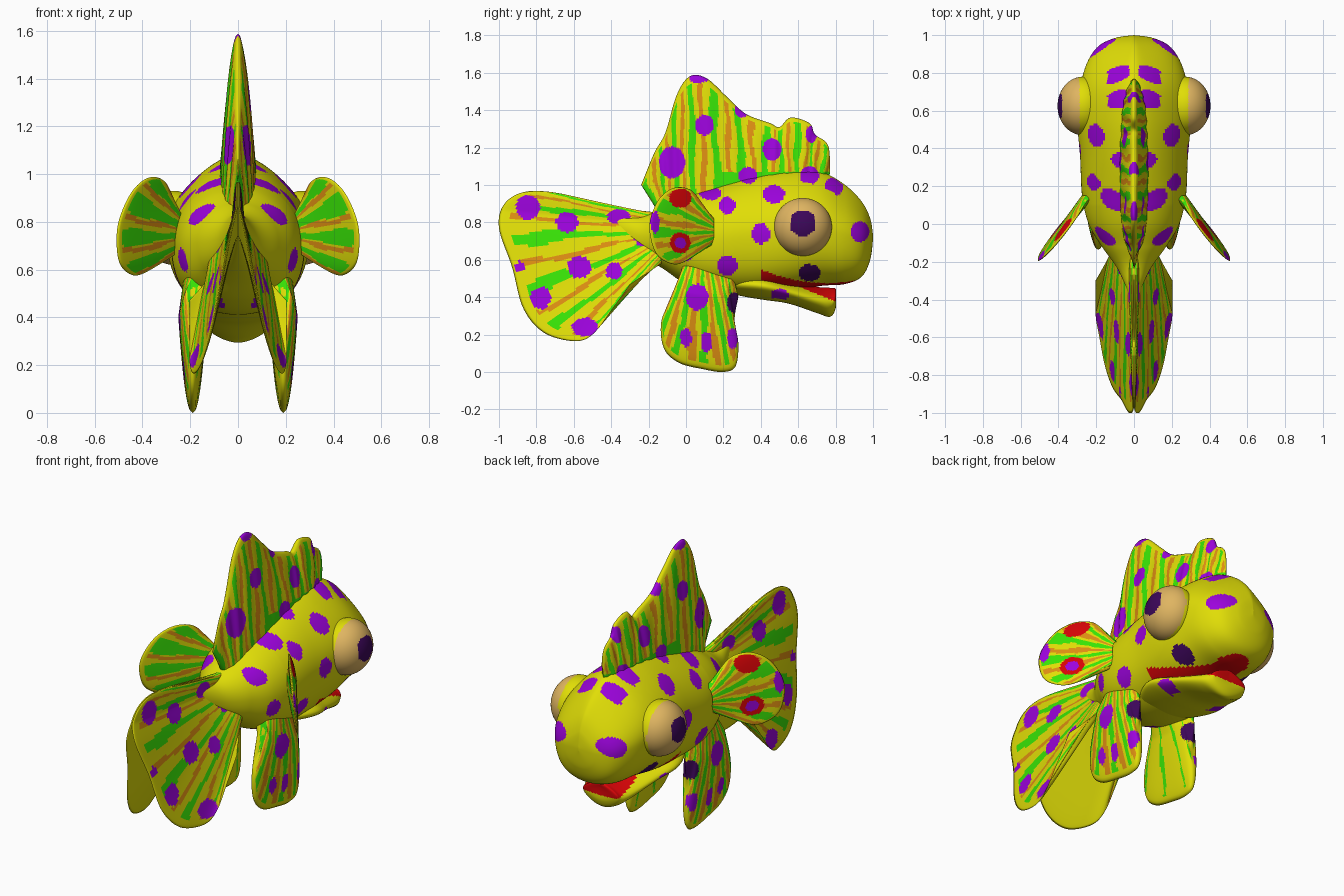
import bpy, bmesh, math
from mathutils import Vector

cube = bpy.data.objects.get("Cube")
if cube:
    bpy.data.objects.remove(cube, do_unlink=True)

# Flat colours
PALETTE = {
    "yellow_skin": (0.75, 0.73, 0.002),
    "purple_spot": (0.33, 0.001, 0.71),
    "dark_purple": (0.045, 0.002, 0.10),
    "green_stripe": (0.04, 0.78, 0.002),
    "orange_stripe": (0.72, 0.27, 0.006),
    "red_lips": (0.68, 0.001, 0.002),
    "tan_eye": (0.74, 0.46, 0.12),
}
YELLOW, PURPLE, DARK, GREEN, ORANGE, RED, TAN = range(len(PALETTE))
materials = []
for label, rgb in PALETTE.items():
    mat = bpy.data.materials.new(label)
    mat.use_nodes = True
    mat.diffuse_color = (*rgb, 1)
    shader = mat.node_tree.nodes["Principled BSDF"]
    shader.inputs["Base Color"].default_value = (*rgb, 1)
    shader.inputs["Roughness"].default_value = 0.6
    materials.append(mat)


def curve(points, t):
    """Smooth path through the points, t from 0 to 1."""
    last = len(points) - 1
    i = min(int(t * last), last - 1)
    f = t * last - i
    a, b, c, d = (Vector(points[min(max(i + k, 0), last)]) for k in (-1, 0, 1, 2))
    return b + (c - a) * f / 2 + (a * 2 - b * 5 + c * 4 - d) * f * f / 2 \
        + (b * 3 - a - c * 3 + d) * f ** 3 / 2


def in_spot(p, spots):
    return any(((p.y - y) / ry) ** 2 + ((p.z - z) / rz) ** 2 < 1 for y, z, ry, rz in spots)


def finish(name, bm):
    bmesh.ops.remove_doubles(bm, verts=bm.verts, dist=0.0002)
    bmesh.ops.recalc_face_normals(bm, faces=bm.faces)
    for face in bm.faces:
        face.smooth = True
    mesh = bpy.data.meshes.new(name)
    bm.to_mesh(mesh)
    bm.free()
    for mat in materials:
        mesh.materials.append(mat)
    obj = bpy.data.objects.new(name, mesh)
    bpy.context.collection.objects.link(obj)
    return obj


def grid(bm, rows, cols, place, paint):
    """Surface from place(u, v), each face coloured by paint(centre, u, v)."""
    verts = [[bm.verts.new(place(i / rows, j / cols)) for j in range(cols + 1)]
             for i in range(rows + 1)]
    for i in range(rows):
        for j in range(cols):
            face = bm.faces.new((verts[i][j], verts[i + 1][j],
                                 verts[i + 1][j + 1], verts[i][j + 1]))
            face.material_index = paint(face.calc_center_median(),
                                        (i + 0.5) / rows, (j + 0.5) / cols)


def loft(name, stations, rows, cols, belly, paint):
    """Rings of y, bottom, top, half width; the crest narrows towards the head."""
    def place(u, v):
        y, low, high, wide = curve(stations, u)
        a = v * math.tau
        c = math.cos(a)
        narrow = .75 * max(0, y - .1) if c > 0 else belly
        wide = max(wide, 0) * (1 - narrow * c * c)
        return (wide * math.sin(a), y, (low + high) / 2 + (high - low) / 2 * c)
    bm = bmesh.new()
    grid(bm, rows, cols, place, paint)
    return finish(name, bm)


def fin(name, root, outline, offset, thick, power, rows, cols, paint, sign=1):
    """Tapered fin between a root path and an outline path, given as y and z."""
    bm = bmesh.new()
    for side in (1, -1):
        def place(u, v):
            p = curve(root, u).lerp(curve(outline, u), v)
            t = thick * (1 - v) ** power * math.sin(math.pi * u) ** 0.5 if 0 < u < 1 else 0
            return (sign * (offset(u, v, p) + side * t), p.x, p.y)
        grid(bm, rows, cols, place, lambda p, u, v: paint(p, u, v, side))
    return finish(name, bm)


def stripes(u, v, count, green=0.32, orange=0.2):
    f = (u * count + 0.06 * math.sin(v * 9 + u * 40)) % 1
    if v > .94:
        return YELLOW
    if f < green:
        return GREEN
    return ORANGE if 0.55 < f < 0.55 + orange else YELLOW


# Body with spots and the upper lip
BODY = [(-.42, .74, .85, .01), (-.25, .63, .83, .08), (-.12, .55, .88, .17),
        (0, .47, .94, .24), (.15, .42, .99, .275), (.35, .41, 1.05, .285),
        (.55, .43, 1.08, .30), (.72, .46, 1.07, .285), (.85, .47, 1.0, .25),
        (.94, .51, .91, .19), (.985, .6, .82, .1), (1.0, .71, .73, 0)]
CREST_SPOTS = [(.66, 1.05, .05, .05), (.79, .99, .05, .05), (.33, 1.05, .05, .045)]
SIDE_SPOTS = [(.93, .75, .05, .055), (.47, .95, .058, .05), (.22, .89, .045, .045),
              (.4, .74, .05, .055), (.22, .57, .055, .055), (.13, .955, .06, .035),
              (.04, .45, .05, .06), (-.065, .83, .05, .045), (0, .64, .04, .05)]


def paint_body(p, u, v):
    if p.y > .4 and p.z < .475 + .6 * (p.y - .75) ** 2:
        return RED
    if in_spot(p, [(.66, .53, .06, .045)]):
        return DARK
    if in_spot(p, CREST_SPOTS) and .025 < abs(p.x) < .14:
        return PURPLE
    return PURPLE if in_spot(p, SIDE_SPOTS) and abs(p.x) > .06 else YELLOW


loft("body", BODY, 220, 140, -.2, paint_body)

# Lower jaw, red inside the mouth
JAW = [(.15, .44, .5, .1), (.3, .405, .53, .2), (.42, .385, .53, .235), (.55, .365, .49, .2),
       (.7, .315, .455, .155), (.77, .295, .45, .125), (.8, .34, .445, .1), (.8, .4, .42, 0)]


def paint_jaw(p, u, v):
    if p.y > .38 and p.z > .54 - .41 * (p.y - .4):
        return RED
    return PURPLE if in_spot(p, [(.5, .41, .045, .035)]) and abs(p.x) > .12 else YELLOW


loft("lower_jaw", JAW, 70, 60, .25, paint_jaw)

# Dorsal fin
DORSAL = [(-.24, 1.0), (-.17, 1.17), (-.11, 1.28), (-.05, 1.48), (.02, 1.58), (.11, 1.57),
          (.22, 1.47), (.32, 1.38), (.45, 1.33), (.5, 1.31), (.56, 1.36), (.66, 1.33),
          (.69, 1.27), (.76, 1.21), (.77, 1.06)]
DORSAL_SPOTS = [(.1, 1.32, .05, .055), (-.075, 1.12, .07, .085), (.3, 1.4, .04, .04),
                (.46, 1.19, .05, .06), (.67, 1.27, .03, .045), (.07, 1.57, .05, .025)]


def paint_dorsal(p, u, v, side):
    if in_spot(p, DORSAL_SPOTS + CREST_SPOTS):
        return PURPLE
    if p.y > .15 and p.z < 1.07:
        return GREEN
    return stripes(u, v, 11, .3)


fin("dorsal_fin", [(-.14, .84), (.0, .88), (.35, .97), (.6, 1.0), (.74, 1.0)], DORSAL,
    lambda u, v, p: 0.015 * math.sin(u * 75) * v * (1 - v), .08, .5, 190, 65, paint_dorsal)

# Tail, pectoral and pelvic fins, mirrored
TAIL = [(-.5, .89), (-.65, .95), (-.85, .965), (-.97, .9), (-1.0, .77), (-.93, .56),
        (-.87, .34), (-.76, .21), (-.6, .165), (-.5, .2), (-.4, .33), (-.3, .47)]
TAIL_SPOTS = [(-.845, .88, .065, .065), (-.635, .8, .06, .055), (-.57, .56, .065, .06),
              (-.385, .54, .045, .045), (-.78, .395, .055, .06), (-.54, .24, .07, .05),
              (-.24, .72, .035, .05), (-.36, .83, .06, .04), (-.89, .56, .025, .03)]
PECTORAL = [(.1, .88), (.03, .97), (-.06, .985), (-.14, .93), (-.19, .82), (-.19, .72),
            (-.15, .62), (-.06, .575), (.03, .61), (.11, .67)]
PELVIC = [(-.06, .41), (-.13, .28), (-.12, .13), (-.04, .05), (.09, .015), (.2, 0),
          (.265, .03), (.28, .15), (.26, .28), (.28, .4)]
PELVIC_SPOTS = [(.06, .4, .06, .07), (0, .185, .03, .05), (.11, .16, .03, .055),
                (.25, .18, .03, .055)]


def tail_spread(u, v, p):
    """The two sheets meet along the upper and rear ridge and flare apart below."""
    flare = (max(0, u - .3) / .7) ** 1.2
    return .004 + .2 * math.sin(min(flare * 2, math.pi / 2)) * (.5 + .5 * v)


def paint_tail(p, u, v, side):
    if side < 0:
        return YELLOW
    return PURPLE if in_spot(p, TAIL_SPOTS) else stripes(u, v, 8, .25, .14)


def paint_pectoral(p, u, v, side):
    if side < 0:
        return stripes(u, v, 6, .5, .2)
    if in_spot(p, [(-.03, .69, .03, .03), (-.165, .8, .025, .06)]):
        return PURPLE
    if in_spot(p, [(-.03, .93, .06, .05), (-.03, .69, .055, .055)]):
        return RED
    return stripes(u, v, 6, .34, .28)


def paint_pelvic(p, u, v, side):
    if in_spot(p, [(.26, .37, .04, .055)]):
        return DARK
    if in_spot(p, PELVIC_SPOTS) and side > 0:
        return PURPLE
    return stripes(u, v, 7, .34, .28) if side > 0 else stripes(u, v, 5, .15, 0)


for label, sign in (("left", 1), ("right", -1)):
    fin(label + "_tail_fin", [(-.13, .85), (-.15, .72), (-.13, .58)], TAIL,
        tail_spread, .03, .5, 120, 60, paint_tail, sign)
    fin(label + "_pectoral_fin", [(.15, .82), (.15, .75), (.15, .68)], PECTORAL,
        lambda u, v, p: .25 + .75 * (.14 - p.x) + .14 * v * (.8 - p.y),
        .035, .45, 80, 40, paint_pectoral, sign)
    fin(label + "_pelvic_fin", [(-.01, .6), (.1, .6), (.24, .57)], PELVIC,
        lambda u, v, p: .15 + .04 * min(1, v * 3), .072, .45, 80, 50, paint_pelvic, sign)

    # Eye with a dark pupil and skin-coloured socket
    bm = bmesh.new()
    bmesh.ops.create_uvsphere(bm, u_segments=72, v_segments=48, radius=.155)
    gaze = Vector((sign, 0, .15)).normalized()
    for face in bm.faces:
        p = face.calc_center_median()
        if p.normalized().dot(gaze) > .89:
            face.material_index = DARK
        else:
            face.material_index = TAN if p.x * sign > .02 else YELLOW
    eye = finish(label + "_eye", bm)
    eye.location = (sign * .27, .625, .775)
    eye.scale.x = .87
